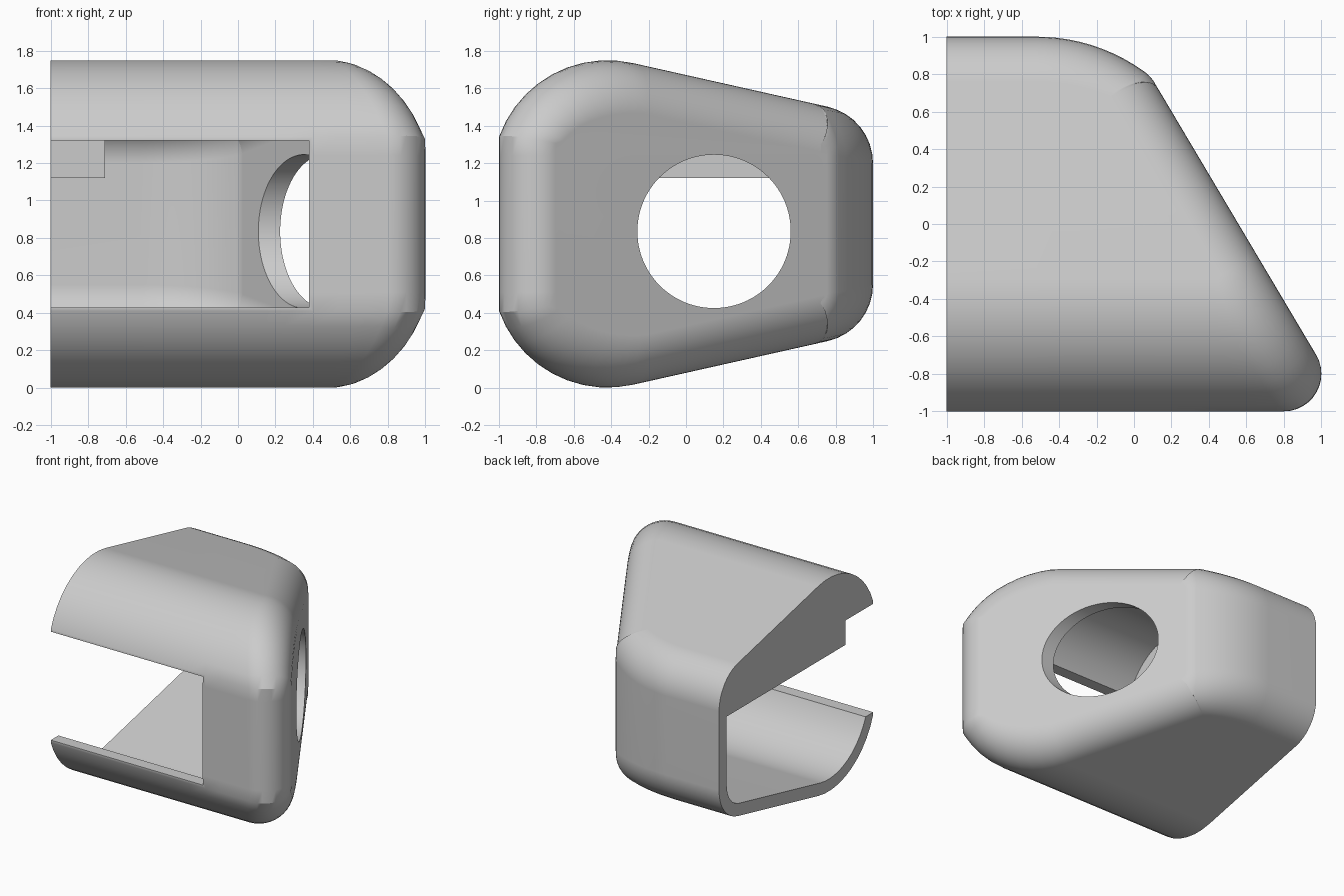
import bpy, bmesh
from math import sin, cos, sqrt, radians, atan
from mathutils import Vector

if "Cube" in bpy.data.objects:
    bpy.data.objects.remove(bpy.data.objects["Cube"])

HEIGHT, WALL = 1.75, 0.1
SLOPE = atan(0.224)                      # taper of roof and floor
SLANT = Vector((1, 0.594, 0)).normalized()   # outward direction of the slanted side
REACH = SLANT.dot(Vector((0.13, 0.72, 0)))
BEND_X, BEND_R = -0.52, 0.98             # where and how the back wall bends

grey = bpy.data.materials.new("plain grey")
grey.use_nodes = True
grey.diffuse_color = (0.6, 0.6, 0.6, 1)
grey.node_tree.nodes["Principled BSDF"].inputs["Base Color"].default_value = (0.6, 0.6, 0.6, 1)


def section(x):
    """Outer cross-section at x: list of (point, normal) around the loop."""
    u = min(max(x - BEND_X, 0), 0.9)
    root = sqrt(BEND_R ** 2 - u * u)
    back, lean = 1 - (BEND_R - root), u / root
    top = radians(90) - SLOPE
    n = Vector((cos(top), sin(top)))
    c1, r1, r2 = Vector((-0.42, 1.135)), 0.615, 0.31
    cy = back - r2
    c2 = Vector((cy, (n.dot(c1) + r1 - r2 - n.x * cy) / n.y))
    half = [(-1, 1.24, -1, 0)]
    start = radians(160.5)
    for i in range(11):                  # front brow
        a = start + (top - start) * i / 10
        b = radians(170.25) if i == 0 else a
        half.append((c1.x + r1 * cos(a), c1.y + r1 * sin(a), cos(b), sin(b)))
    for i in range(9):                   # rear shoulder
        a = top * (1 - i / 8)
        half.append((c2.x + r2 * cos(a), c2.y + r2 * sin(a), cos(a), sin(a)))
    loop = half + [(y, HEIGHT - z, ny, -nz) for y, z, ny, nz in reversed(half)]
    return [(Vector((x, y, z)),
             Vector((lean * max(0, ny - 0.224 * abs(nz)), ny, nz)).normalized())
            for y, z, ny, nz in loop]


def fillet(i):
    """x and radius where the rounding towards the slanted side begins."""
    lo, hi = -1, 1.3
    for _ in range(24):
        x = (lo + hi) / 2
        p, n = section(x)[i]
        r = 0.2 + 0.08 * n.z ** 2
        if SLANT.dot(p - r * n) < REACH - r:
            lo = x
        else:
            hi = x
    return x, r


COUNT = len(section(-1))
ENDS = [fillet(i) for i in range(COUNT)]


def skin(inset):
    """Rings of points from the open end to the slanted side."""
    columns = []
    for i, (end, r) in enumerate(ENDS):
        col = []
        for x in [-1] + [BEND_X + (end - BEND_X) * k / 10 for k in range(11)]:
            p, n = section(x)[i]
            col.append(p - inset * n)
        centre = p - r * n
        col += [centre + (r - inset) * n.slerp(SLANT, k / 12) for k in range(1, 13)]
        columns.append(col)
    return list(zip(*columns))


def make(name, bm):
    bmesh.ops.recalc_face_normals(bm, faces=bm.faces)
    mesh = bpy.data.meshes.new(name)
    bm.to_mesh(mesh)
    bm.free()
    mesh.materials.append(grey)
    ob = bpy.data.objects.new(name, mesh)
    bpy.context.collection.objects.link(ob)
    return ob


def bridge(bm, a, b):
    for i in range(COUNT):
        j = (i + 1) % COUNT
        bm.faces.new((a[i], a[j], b[j], b[i]))


def activate(ob):
    bpy.ops.object.select_all(action='DESELECT')
    ob.select_set(True)
    bpy.context.view_layer.objects.active = ob


def cut(ob, cutter):
    activate(ob)
    mod = ob.modifiers.new("cut", 'BOOLEAN')
    mod.operation, mod.solver, mod.object = 'DIFFERENCE', 'EXACT', cutter
    bpy.ops.object.modifier_apply(modifier=mod.name)
    bpy.data.objects.remove(cutter)


# Hollow housing, open at one end
bm = bmesh.new()
rims = []
for inset in (0, WALL):
    rings = [[bm.verts.new(p) for p in ring] for ring in skin(inset)]
    for a, b in zip(rings, rings[1:]):
        bridge(bm, a, b)
    bm.faces.new(rings[-1])
    rims.append(rings[0])
bridge(bm, *rims)
housing = make("housing", bm)

# Front window
bpy.ops.mesh.primitive_cube_add(size=1, location=(-0.41, -0.95, 0.875))
window = bpy.context.object
window.name = "window_cutter"
window.scale = (1.58, 0.5, 0.89)
window.hide_render = True
bpy.context.view_layer.update()
cut(housing, window)

# Round side opening
bpy.ops.mesh.primitive_cylinder_add(vertices=96, radius=0.41, depth=1.9,
                                    location=(0.55, 0.15, 0.835),
                                    rotation=(0, radians(90), 0))
hole = bpy.context.object
hole.name = "hole_cutter"
hole.hide_render = True
bpy.context.view_layer.update()
cut(housing, hole)

activate(housing)
bpy.ops.object.shade_smooth_by_angle(angle=radians(30))
weighted = housing.modifiers.new("even shading", 'WEIGHTED_NORMAL')
weighted.keep_sharp = True

# Solid rib filling the roof at the open end
outline = [(p - 0.05 * n).yz for p, n in section(-1) if p.z > 1.36]
outline = [(-0.95, 1.32)] + [tuple(v) for v in outline]
outline += [(0.95, 1.12), (-0.64, 1.12), (-0.64, 1.32)]
bm = bmesh.new()
face = bm.faces.new([bm.verts.new((-1, y, z)) for y, z in outline])
moved = bmesh.ops.extrude_face_region(bm, geom=[face])["geom"]
bmesh.ops.translate(bm, vec=(0.29, 0, 0),
                    verts=[g for g in moved if isinstance(g, bmesh.types.BMVert)])
make("roof_rib", bm)
